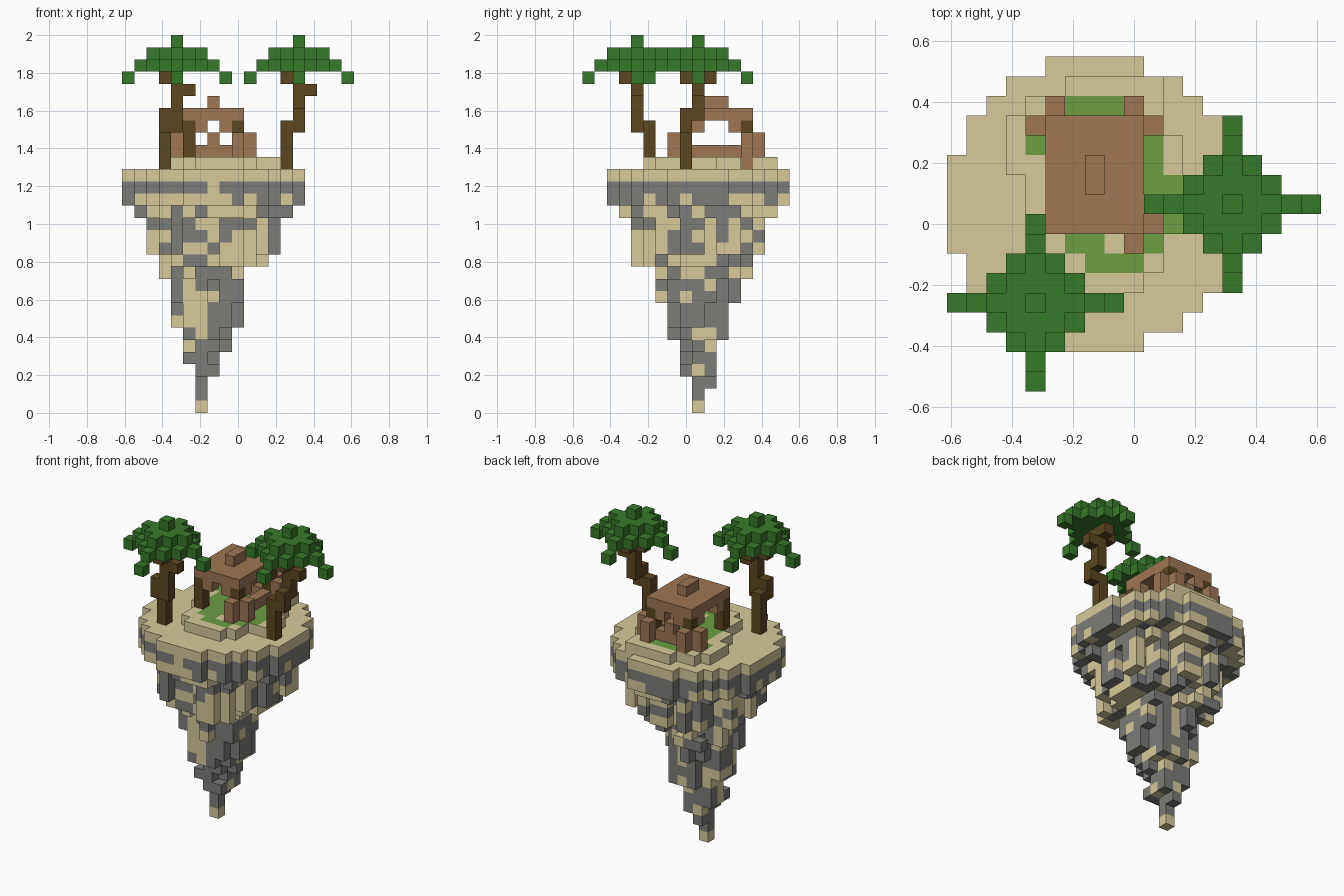
import bpy, bmesh, random
from mathutils import Vector, noise

random.seed(11)
V = 2 / 31                      # size of one block

old = bpy.data.objects.get("Cube")
if old:
    bpy.data.objects.remove(old, do_unlink=True)


def material(name, r, g, b):
    m = bpy.data.materials.new(name)
    m.use_nodes = True
    m.diffuse_color = (r, g, b, 1)
    m.node_tree.nodes["Principled BSDF"].inputs["Base Color"].default_value = (r, g, b, 1)
    return m


SAND = material("sand", .67, .59, .33)
STONE = material("stone", .2, .2, .19)
GRASS = material("grass", .15, .345, .054)
CLAY = material("clay", .35, .182, .087)
WOOD = material("wood", .107, .062, .014)
LEAF = material("leaf", .039, .193, .023)

SIDES = [Vector(s) for s in ((1, 0, 0), (-1, 0, 0), (0, 1, 0), (0, -1, 0), (0, 0, 1), (0, 0, -1))]


def build(name, cells):
    """Turn a dict of block -> material into a mesh of its outer faces."""
    mats = list(dict.fromkeys(cells.values()))
    bm = bmesh.new()
    for c, mat in cells.items():
        mid = Vector((c[0] - 9, c[1] - 8, c[2] + .5))
        for n in SIDES:
            if tuple(int(a + b) for a, b in zip(c, n)) in cells:
                continue
            u = Vector((n.y, n.z, n.x))
            w = n.cross(u)
            ring = [mid + (n + u * a + w * b) / 2 for a, b in ((-1, -1), (1, -1), (1, 1), (-1, 1))]
            f = bm.faces.new([bm.verts.new(p * V) for p in ring])
            # grass only covers the top of its block
            f.material_index = mats.index(SAND if mat == GRASS and n.z <= 0 else mat)
    bmesh.ops.remove_doubles(bm, verts=bm.verts, dist=V / 50)
    mesh = bpy.data.meshes.new(name)
    bm.to_mesh(mesh)
    bm.free()
    for m in mats:
        mesh.materials.append(m)
    obj = bpy.data.objects.new(name, mesh)
    bpy.context.collection.objects.link(obj)
    return obj


def box(mat, xs, ys, zs):
    """Blocks in an inclusive range on each axis."""
    span = [range(a, b + 1) for a, b in (xs, ys, zs)]
    return {(i, j, k): mat for i in span[0] for j in span[1] for k in span[2]}


# Floating rock: extents of each layer (x range, y range), tip to top
layers = ([(6, 6, 9, 9)] * 2 + [(6, 6, 9, 10), (6, 7, 8, 10), (5, 7, 8, 10), (5, 8, 8, 10), (5, 8, 7, 11)]
          + [(4, 9, 7, 11)] * 2 + [(4, 9, 6, 12)] * 2 + [(3, 9, 6, 13), (3, 11, 4, 13)]
          + [(2, 12, 4, 14)] * 3 + [(1, 13, 3, 15)])
ragged = {(i, j): random.uniform(.54, 1.08) for i in range(19) for j in range(19)}


def rock_material(i, j, k):
    if k == 19:
        return SAND
    n = noise.noise(Vector((i * .83, j * .83, k * .63)) + Vector((.3, .7, .2)))
    bias = .32 if k == 18 else .18 if 6 < k < 12 else 0
    return STONE if n + bias > .02 else SAND


rock = {}
for k, (x0, x1, y0, y1) in enumerate(layers):
    for i in range(x0, x1 + 1):
        for j in range(y0, y1 + 1):
            dx = (2 * i - x0 - x1) / (x1 - x0 + 1.4)
            dy = (2 * j - y0 - y1) / (y1 - y0 + 1.4)
            if dx * dx + dy * dy <= ragged[i, j]:
                rock[i, j, k] = rock_material(i, j, k)
for k in (17, 18, 19):
    for i in range(15):
        for j in range(2, 17):
            if (i - 7) ** 2 + (j - 9) ** 2 <= 53:
                rock[i, j, k] = rock_material(i, j, k)
build("floating_rock", rock)

# Raised plateau with a grass patch around the hut
rows = [(6, 9), (5, 10), (5, 10), (5, 12), (4, 12), (4, 12), (3, 11), (3, 11), (3, 10), (4, 10), (6, 10)]
plateau = {(i, j, 20): SAND for j, (a, b) in enumerate(rows, 5) for i in range(a, b + 1)}
grass = box(GRASS, (5, 9), (8, 13), (20, 20))
for xs, ys in (((6, 8), (14, 14)), ((4, 4), (12, 12)), ((10, 10), (9, 12)), ((11, 11), (8, 10)),
               ((10, 10), (7, 7)), ((6, 7), (7, 7)), ((7, 9), (6, 6))):
    grass.update(box(GRASS, xs, ys, (20, 20)))
plateau.update(grass)
plateau[10, 13, 20] = CLAY
build("plateau", plateau)

# Hut: roof, cap, beams, rails, corner posts and low corner walls
hut = box(CLAY, (5, 9), (8, 13), (24, 24))
hut.update(box(CLAY, (7, 7), (10, 11), (25, 25)))
for i in (5, 9):
    for j in (9, 12):
        hut[i, j, 23] = CLAY
for j in (8, 13):
    for i in (6, 8):
        hut[i, j, 23] = CLAY
hut.update(box(CLAY, (9, 9), (9, 12), (21, 21)))
hut.update(box(CLAY, (6, 8), (13, 13), (21, 21)))
hut[7, 13, 22] = CLAY
for i, out_x in ((5, 4), (9, 10)):
    for j, out_y in ((8, 7), (13, 14)):
        hut.update(box(WOOD, (i, i), (j, j), (21, 23)))
        if (i, j) != (5, 8):        # the left front corner stays open
            hut.update(box(CLAY, (out_x, out_x), (j, j), (21, 22)))
            hut.update(box(CLAY, (i, i), (out_y, out_y), (21, 22)))
build("hut", hut)


# Palms: bent trunk with stubs, stepped crown with drooping tips
def palm(name, path, x, y):
    trunk = {}
    for i, j, low, high in path:
        trunk.update(box(WOOD, (i, i), (j, j), (low, high)))
    trunk[x + 1, y, 26] = WOOD
    for a, b in ((-1, 0), (0, 1), (0, -1)):
        trunk[x + a, y + b, 27] = WOOD
    build(name + "_trunk", trunk)
    crown = {(x, y, 30): LEAF}
    for a in range(-4, 5):
        for b in range(-4, 5):
            d = abs(a) + abs(b)
            if d <= 2:
                crown[x + a, y + b, 29] = LEAF
            if d <= 3:
                crown[x + a, y + b, 28] = LEAF
            if d == 4 and a * b == 0:
                crown[x + a, y + b, 27] = LEAF
    build(name + "_crown", crown)


palm("front_palm", [(3, 5, 20, 23), (3, 4, 23, 24), (4, 4, 23, 27)], 4, 4)
palm("side_palm", [(13, 8, 20, 23), (14, 8, 23, 24), (14, 9, 24, 27)], 14, 9)
